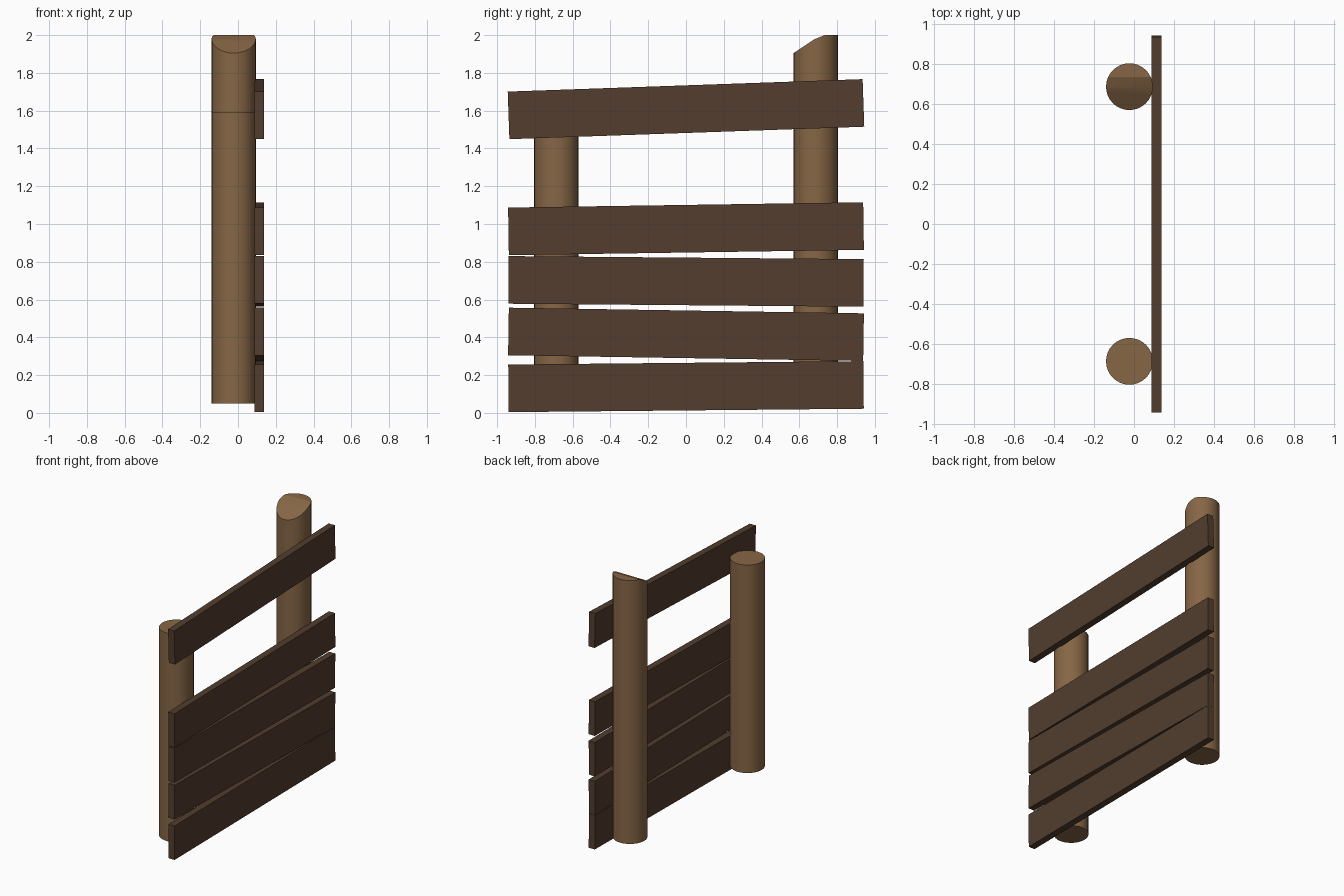
import bpy, bmesh, math
from mathutils import Vector, Matrix

if "Cube" in bpy.data.objects:
    bpy.data.objects.remove(bpy.data.objects["Cube"])


def material(name, color):
    m = bpy.data.materials.new(name)
    m.diffuse_color = (*color, 1)
    m.use_nodes = True
    m.node_tree.nodes["Principled BSDF"].inputs["Base Color"].default_value = m.diffuse_color
    return m


post_wood = material("post_wood", (0.24, 0.133, 0.06))
board_wood = material("board_wood", (0.084, 0.047, 0.027))


def add_object(name, bm, mat):
    bmesh.ops.recalc_face_normals(bm, faces=bm.faces[:])
    mesh = bpy.data.meshes.new(name)
    bm.to_mesh(mesh)
    bm.free()
    mesh.materials.append(mat)
    ob = bpy.data.objects.new(name, mesh)
    bpy.context.collection.objects.link(ob)
    return ob


# Round post; cuts are (y, z) segments that slice away its top
def post(name, y, top, cuts=()):
    bottom, radius = 0.05, 0.117
    bm = bmesh.new()
    bmesh.ops.create_cone(
        bm, cap_ends=True, segments=32, radius1=radius, radius2=radius,
        depth=top - bottom,
        matrix=Matrix.Translation((-0.023, y, (top + bottom) / 2)))
    for (y0, z0), (y1, z1) in cuts:
        geom = bm.verts[:] + bm.edges[:] + bm.faces[:]
        res = bmesh.ops.bisect_plane(
            bm, geom=geom, dist=1e-5, plane_co=(0, y0, z0),
            plane_no=Vector((0, z0 - z1, y1 - y0)), clear_outer=True)
        rim = [e for e in res["geom_cut"] if isinstance(e, bmesh.types.BMEdge)]
        bmesh.ops.holes_fill(bm, edges=rim)
    ob = add_object(name, bm, post_wood)
    bpy.ops.object.select_all(action='DESELECT')
    bpy.context.view_layer.objects.active = ob
    ob.select_set(True)
    bpy.ops.object.shade_smooth_by_angle(angle=math.radians(20))


post("short_post", -0.687, 1.59)
post("tall_post", 0.687, 2.0,
     [((0.57, 1.905), (0.68, 1.978)), ((0.68, 1.978), (0.735, 2.0))])

# Slightly crooked boards: (centre height, rise from one end to the other)
boards = [(0.139, 0.018), (0.416, -0.030), (0.696, -0.016),
          (0.975, 0.028), (1.608, 0.066)]
for i, (z, rise) in enumerate(boards):
    bm = bmesh.new()
    bmesh.ops.create_cube(bm, size=1,
                          matrix=Matrix.Diagonal((0.05, 1.88, 0.252, 1)))
    ob = add_object(f"board_{i + 1}", bm, board_wood)
    ob.location = (0.113, 0, z)
    ob.rotation_euler.x = math.atan2(rise, 1.88)
